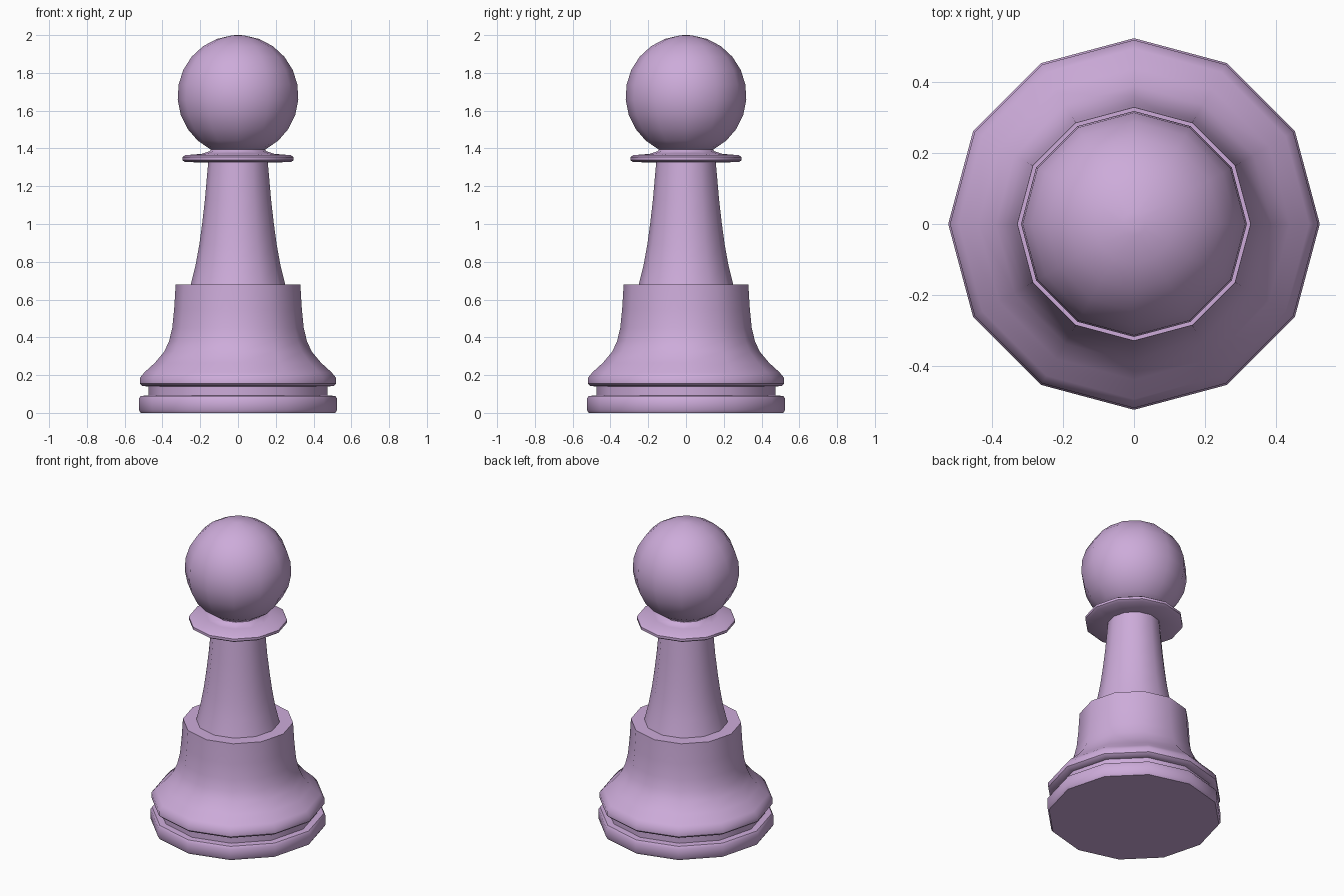
import bpy, bmesh, math

if "Cube" in bpy.data.objects:
    bpy.data.objects.remove(bpy.data.objects["Cube"])

SIDES = 12

lilac = bpy.data.materials.new("soft_lilac")
lilac.diffuse_color = (0.61, 0.41, 0.70, 1.0)
lilac.use_nodes = True
lilac.node_tree.nodes["Principled BSDF"].inputs["Base Color"].default_value = lilac.diffuse_color


def lathe(name, profile):
    """Turn a list of (radius, z), bottom to top, into a closed 12-sided solid."""
    bm = bmesh.new()
    rings = []
    for r, z in profile:
        rings.append([bm.verts.new((r * math.cos(2 * math.pi * i / SIDES),
                                    r * math.sin(2 * math.pi * i / SIDES), z))
                      for i in range(SIDES)])
    for a, b in zip(rings, rings[1:]):
        for i in range(SIDES):
            j = (i + 1) % SIDES
            bm.faces.new((a[i], a[j], b[j], b[i]))
    bm.faces.new(rings[0][::-1])
    bm.faces.new(rings[-1])
    mesh = bpy.data.meshes.new(name)
    bm.to_mesh(mesh)
    bm.free()
    mesh.materials.append(lilac)
    ob = bpy.data.objects.new(name, mesh)
    bpy.context.collection.objects.link(ob)
    bpy.ops.object.select_all(action='DESELECT')
    ob.select_set(True)
    bpy.context.view_layer.objects.active = ob
    bpy.ops.object.shade_smooth_by_angle(angle=math.radians(45))
    return ob


# Foot disc, groove and flared skirt up to the flat step
lathe("base", [(0.515, 0), (0.525, 0.015), (0.525, 0.075), (0.515, 0.09),
               (0.475, 0.092), (0.475, 0.14), (0.505, 0.142), (0.52, 0.155),
               (0.52, 0.185), (0.495, 0.215), (0.44, 0.265), (0.39, 0.325),
               (0.365, 0.38), (0.348, 0.45), (0.338, 0.55), (0.33, 0.68)])

# Tapering shaft, rising from the step into the collar
lathe("shaft", [(0.25, 0.68), (0.225, 0.78), (0.205, 0.89), (0.19, 1.0),
                (0.175, 1.13), (0.158, 1.325)])

# Thin collar with rounded rim and short neck
lathe("collar", [(0.158, 1.325), (0.28, 1.328), (0.295, 1.338), (0.295, 1.354),
                 (0.28, 1.364), (0.19, 1.372), (0.15, 1.385), (0.13, 1.42)])

# Ball head
R, CZ = 0.32, 1.68
angles = [math.radians(-63 + 147 * k / 10) for k in range(11)]
ball = [(R * math.cos(a), CZ + R * math.sin(a)) for a in angles]
lathe("head", ball + [(0.012, CZ + R)])
